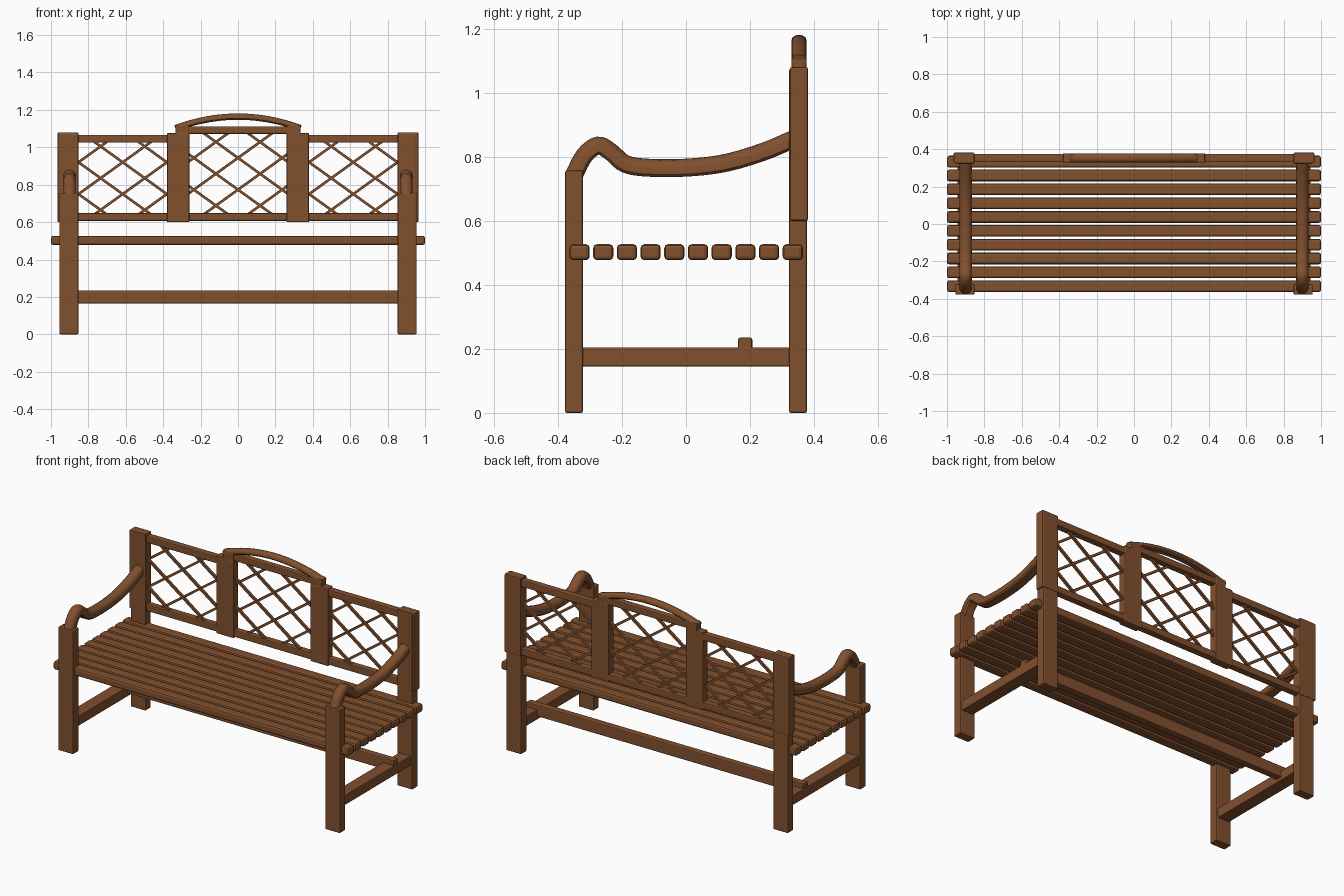
import bpy, bmesh, math
from mathutils import Vector, Matrix

cube = bpy.data.objects.get("Cube")
if cube:
    bpy.data.objects.remove(cube, do_unlink=True)

wood = bpy.data.materials.new("warm_brown_wood")
wood.use_nodes = True
COLOR = (0.22, 0.08, 0.027, 1)
wood.diffuse_color = COLOR
wood.node_tree.nodes["Principled BSDF"].inputs["Base Color"].default_value = COLOR


def finish(name, bm, bevel=0.0):
    mesh = bpy.data.meshes.new(name)
    bmesh.ops.recalc_face_normals(bm, faces=bm.faces)
    bm.to_mesh(mesh)
    bm.free()
    mesh.materials.append(wood)
    obj = bpy.data.objects.new(name, mesh)
    bpy.context.collection.objects.link(obj)
    if bevel:
        mod = obj.modifiers.new("rounded_edges", "BEVEL")
        mod.width = bevel
        mod.segments = 2
    return obj


def box(name, x, y, z, bevel=0.006):
    """Box from (min, max) pairs, with rounded edges."""
    bm = bmesh.new()
    size = [b - a for a, b in (x, y, z)]
    mid = [(a + b) / 2 for a, b in (x, y, z)]
    bmesh.ops.create_cube(bm, size=1, matrix=Matrix.Translation(mid) @ Matrix.Diagonal((*size, 1)))
    return finish(name, bm, bevel)


def mirrored(side, a, b):
    return tuple(sorted((side * a, side * b)))


def smooth_path(points, steps=5):
    """Catmull-Rom curve through the points."""
    pts = [Vector(p) for p in points]
    pts = [2 * pts[0] - pts[1]] + pts + [2 * pts[-1] - pts[-2]]
    out = []
    for a, b, c, d in zip(pts, pts[1:], pts[2:], pts[3:]):
        for i in range(steps):
            t = i / steps
            out.append(0.5 * (2 * b + (c - a) * t + (2 * a - 5 * b + 4 * c - d) * t * t
                              + (3 * b - a - 3 * c + d) * t ** 3))
    return out + [pts[-2]]


def sweep(name, path, across, width, height):
    """Sweep a bar with a rounded top along a path lying square to 'across'."""
    across = Vector(across)
    base = height * 0.5
    profile = [(-width / 2 + 0.008, -base), (width / 2 - 0.008, -base), (width / 2, -base + 0.008)]
    shoulder = base - height * 0.45
    for i in range(7):
        a = math.pi * i / 6
        profile.append((width / 2 * math.cos(a), shoulder + height * 0.45 * math.sin(a)))
    profile.append((-width / 2, -base + 0.008))
    bm = bmesh.new()
    rings = []
    for i, p in enumerate(path):
        tangent = (path[min(i + 1, len(path) - 1)] - path[max(i - 1, 0)]).normalized()
        up = across.cross(tangent)
        if up.z < 0:
            up = -up
        rings.append([bm.verts.new(p + across * u + up * v) for u, v in profile])
    n = len(profile)
    for r, s in zip(rings, rings[1:]):
        for i in range(n):
            bm.faces.new((r[i], r[(i + 1) % n], s[(i + 1) % n], s[i])).smooth = True
    bm.faces.new(rings[0])
    bm.faces.new(rings[-1])
    obj = finish(name, bm)
    bpy.ops.object.select_all(action="DESELECT")
    bpy.context.view_layer.objects.active = obj
    obj.select_set(True)
    bpy.ops.object.shade_smooth_by_angle(angle=math.radians(35))


def lattice(name, x0, x1, z0, z1, slope=0.72, gap=0.17, thick=0.014):
    """Crossed diagonal strips clipped to a rectangle."""
    cx, cz = (x0 + x1) / 2, (z0 + z1) / 2
    hw, hh = (x1 - x0) / 2, (z1 - z0) / 2
    bm = bmesh.new()
    for sign in (-1, 1):
        for i in range(-4, 4):
            k = (i + 0.5) * gap
            lo = max(-hw, (-hh - k) / slope)
            hi = min(hw, (hh - k) / slope)
            if hi - lo < 0.03:
                continue
            mid = (lo + hi) / 2
            spot = Vector((cx + sign * mid, 0.353 + sign * 0.004, cz + k + slope * mid))
            length = (hi - lo) * math.hypot(1, slope) + 0.015
            turn = Matrix.Rotation(-sign * math.atan(slope), 4, "Y")
            bmesh.ops.create_cube(bm, size=1, matrix=Matrix.Translation(spot) @ turn
                                  @ Matrix.Diagonal((length, thick, thick, 1)))
    finish(name, bm)


# Seat slats
for i in range(10):
    y = -0.364 + i * 0.074
    box(f"seat_slat_{i + 1}", (-1, 1), (y, y + 0.063), (0.477, 0.527), 0.012)

# Legs, arms, side stretchers and side back panels
arm = [(-0.352, 0.738), (-0.318, 0.803), (-0.275, 0.835), (-0.235, 0.815), (-0.19, 0.778),
       (-0.12, 0.766), (0, 0.766), (0.12, 0.78), (0.24, 0.815), (0.34, 0.857)]
for side, word in ((-1, "right"), (1, "left")):
    post = mirrored(side, 0.853, 0.955)
    box(f"{word}_front_leg", post, (-0.378, -0.322), (0, 0.757))
    box(f"{word}_back_leg", post, (0.322, 0.378), (0, 1.075))
    box(f"{word}_back_post_board", mirrored(side, 0.853, 0.965), (0.325, 0.381), (0.6, 1.08))
    box(f"{word}_side_stretcher", mirrored(side, 0.865, 0.943), (-0.33, 0.33), (0.145, 0.205), 0.004)
    sweep(f"{word}_armrest", smooth_path([(side * 0.9, y, z) for y, z in arm]), (1, 0, 0), 0.064, 0.056)
    box(f"{word}_middle_post", mirrored(side, 0.26, 0.38), (0.328, 0.378), (0.6, 1.076))
    box(f"{word}_middle_post_top", mirrored(side, 0.26, 0.335), (0.33, 0.376), (1.06, 1.12))
    box(f"{word}_top_rail", mirrored(side, 0.37, 0.86), (0.333, 0.375), (1.025, 1.067))
    lattice(f"{word}_lattice", *mirrored(side, 0.38, 0.853), 0.645, 1.025)

# Central back and long stretcher
box("lower_back_rail", (-0.86, 0.86), (0.333, 0.375), (0.607, 0.649))
box("center_top_rail", (-0.27, 0.27), (0.333, 0.375), (1.072, 1.112))
lattice("center_lattice", -0.26, 0.26, 0.645, 1.072)
box("long_stretcher", (-0.94, 0.94), (0.163, 0.207), (0.165, 0.235))

# Arched crest
arch = [Vector((x / 10 * 0.335, 0.353, 1.102 + 0.062 * (1 - (x / 10) ** 2))) for x in range(-10, 11)]
sweep("arched_crest", arch, (0, 1, 0), 0.046, 0.034)
